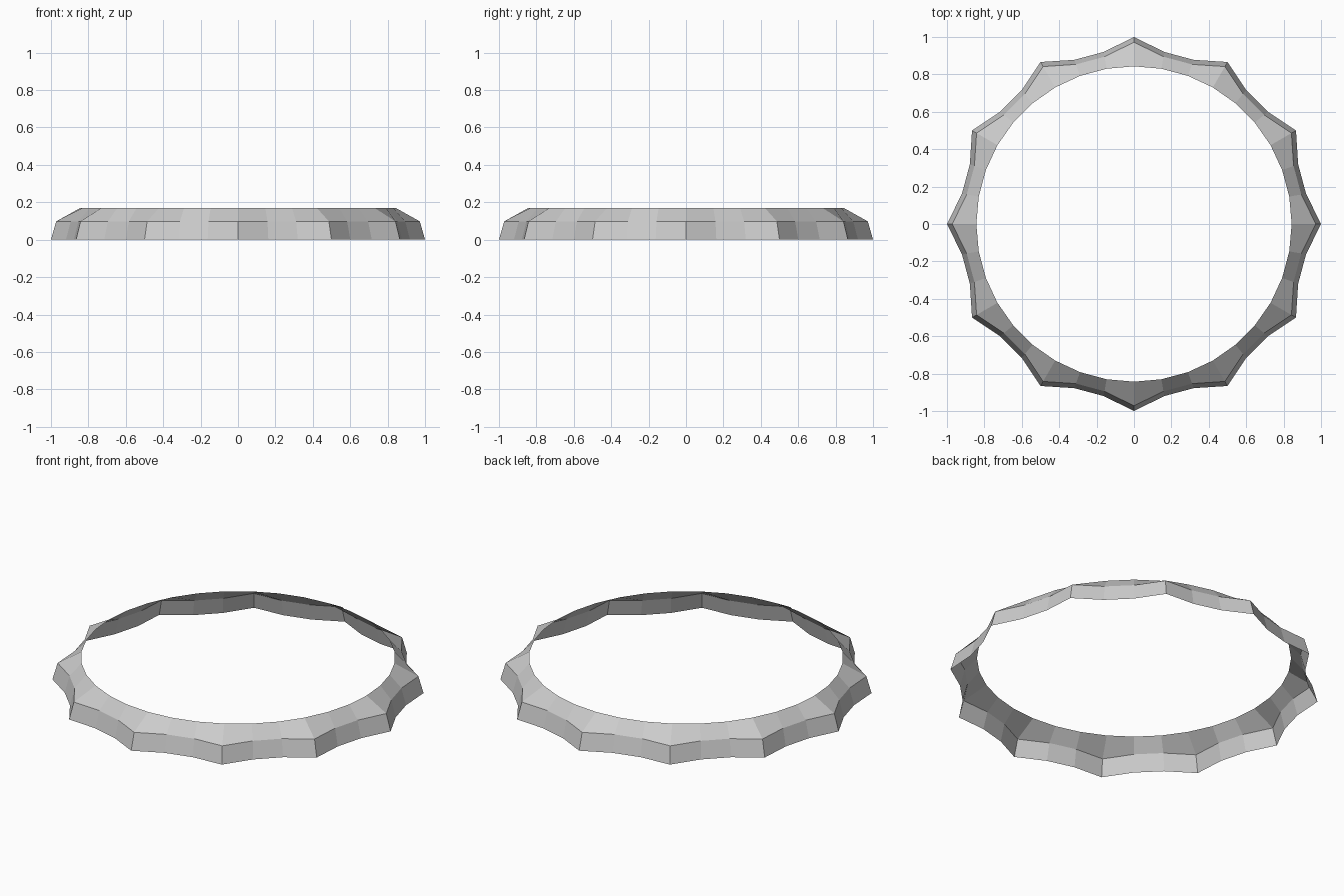
import bpy
import bmesh
from math import sin, cos, radians

cube = bpy.data.objects.get("Cube")
if cube:
    bpy.data.objects.remove(cube, do_unlink=True)

grey = bpy.data.materials.new("light_grey")
grey.use_nodes = True
colour = (0.6, 0.6, 0.6, 1.0)
grey.diffuse_color = colour
grey.node_tree.nodes["Principled BSDF"].inputs["Base Color"].default_value = colour

SEGMENTS = 36
POINT_EVERY = 3  # twelve points around the rim


def add_loop(bm, point_radius, valley_radius, z):
    """One closed ring of vertices with evenly spaced outward points."""
    ring = []
    for i in range(SEGMENTS):
        r = valley_radius if i % POINT_EVERY else point_radius
        a = radians(360 * i / SEGMENTS)
        ring.append(bm.verts.new((r * cos(a), r * sin(a), z)))
    return ring


# Scalloped bezel: open thin shell, flared wall below and sloped lip above
bm = bmesh.new()
loops = [
    add_loop(bm, 1.0, 0.934, 0.0),
    add_loop(bm, 0.972, 0.908, 0.098),
    add_loop(bm, 0.843, 0.843, 0.17),
]
for lower, upper in zip(loops, loops[1:]):
    for i in range(SEGMENTS):
        j = (i + 1) % SEGMENTS
        bm.faces.new((lower[i], lower[j], upper[j], upper[i]))

mesh = bpy.data.meshes.new("scalloped_ring")
bm.to_mesh(mesh)
bm.free()
mesh.materials.append(grey)
ring = bpy.data.objects.new("scalloped_ring", mesh)
bpy.context.collection.objects.link(ring)
